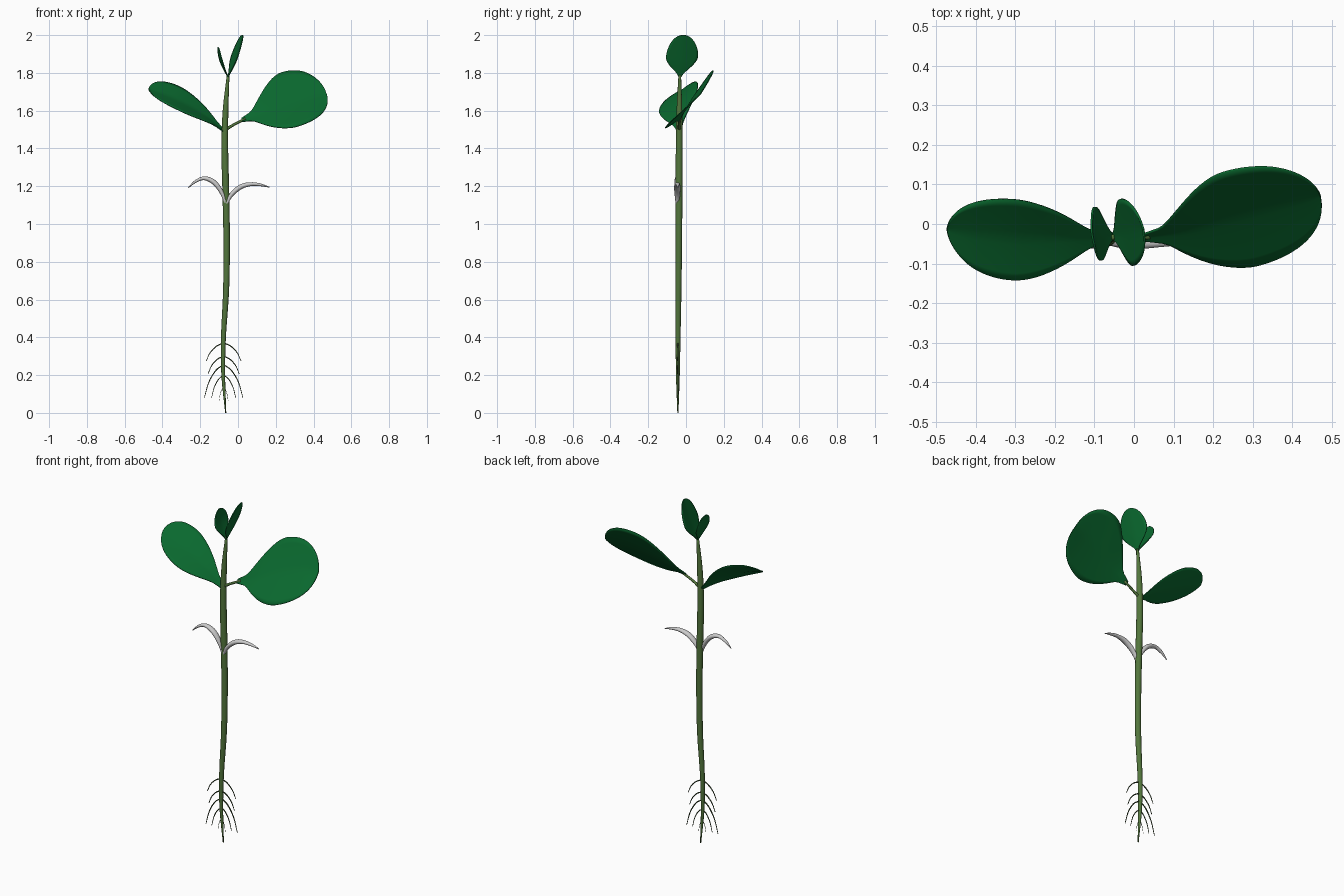
import bpy, bmesh, math
from mathutils import Vector

if "Cube" in bpy.data.objects:
    bpy.data.objects.remove(bpy.data.objects["Cube"])

def material(name, rgb):
    m = bpy.data.materials.new(name)
    m.diffuse_color = (*rgb, 1)
    m.use_nodes = True
    m.node_tree.nodes["Principled BSDF"].inputs["Base Color"].default_value = m.diffuse_color
    return m

LEAF = material("leaf_green", (0.003, 0.14, 0.028))
STEM = material("stem_green", (0.085, 0.18, 0.045))
ROOT = material("root_green", (0.06, 0.10, 0.04))

def smooth(points, n):
    """Evenly sampled smooth path through the given tuples (any dimension)."""
    return [smooth_at(points, k / n) for k in range(n + 1)]

def smooth_at(points, s):
    p = [Vector(q) for q in points]
    p = [2 * p[0] - p[1]] + p + [2 * p[-1] - p[-2]]
    u = s * (len(p) - 3)
    i = min(int(u), len(p) - 4)
    t = u - i
    a, b, c, d = p[i:i + 4]
    return 0.5 * (2 * b + (c - a) * t + (2 * a - 5 * b + 4 * c - d) * t ** 2
                  + (3 * b - a - 3 * c + d) * t ** 3)

def finish(bm, name, mat):
    bmesh.ops.recalc_face_normals(bm, faces=bm.faces)
    me = bpy.data.meshes.new(name)
    bm.to_mesh(me)
    bm.free()
    me.shade_smooth()
    ob = bpy.data.objects.new(name, me)
    bpy.context.collection.objects.link(ob)
    if mat:
        me.materials.append(mat)
    return ob

def tube(name, points, radii, mat=None, depth=1.0, n=24, sides=12):
    """Tapered tube; depth stretches the section along y."""
    path = smooth(points, n)
    rad = smooth([(r, 0) for r in radii], n)
    bm = bmesh.new()
    rings = []
    for k, c in enumerate(path):
        tan = (path[min(k + 1, n)] - path[max(k - 1, 0)]).normalized()
        side = (Vector((0, 1, 0)) - tan * tan.y).normalized()
        up = tan.cross(side)
        r = max(rad[k].x, 0.0005)
        rings.append([bm.verts.new(c + side * r * depth * math.cos(a) + up * r * math.sin(a))
                      for a in (2 * math.pi * j / sides for j in range(sides))])
    for A, B in zip(rings, rings[1:]):
        for j in range(sides):
            bm.faces.new((A[j], A[j - 1], B[j - 1], B[j]))
    bm.faces.new(rings[0])
    bm.faces.new(rings[-1])
    return finish(bm, name, mat)

def leaf(name, midrib, width, across, cup, neck, neck_end, widest, tip=0.5, n=40, m=12):
    """Blade along a midrib: narrow neck, swelling to width, then an oval tip."""
    across = Vector(across).normalized()
    bm = bmesh.new()
    rows = []
    for k in range(n + 1):
        t = math.sin(k / n * math.pi / 2)          # rows crowd towards the tip
        if t < widest:
            u = max(0, (t - neck_end) / (widest - neck_end))
            w = neck * (0.4 + 0.6 * min(1, t / neck_end))
            w += (width - w) * math.sin(u * math.pi / 2) ** 1.25
        else:
            u = (t - widest) / (1 - widest)
            w = width * max(0, 1 - u * u) ** tip
        w = max(w, 0.001)
        c = smooth_at(midrib, t)
        tan = (smooth_at(midrib, min(t + .02, 1)) - smooth_at(midrib, max(t - .02, 0))).normalized()
        nor = tan.cross(across).normalized()
        if nor.z < 0:
            nor = -nor
        rows.append([bm.verts.new(c + across * w * s + nor * cup * w * abs(s) ** 1.2)
                     for s in (2 * j / m - 1 for j in range(m + 1))])
    for A, B in zip(rows, rows[1:]):
        for j in range(m):
            bm.faces.new((A[j], A[j + 1], B[j + 1], B[j]))
    ob = finish(bm, name, LEAF)
    mod = ob.modifiers.new("thickness", 'SOLIDIFY')
    mod.thickness, mod.offset = 0.005, 0
    return ob

# Stem with tapering tap root
tube("stem", [(-.065, -.043, 0), (-.078, -.043, .2), (-.077, -.042, .4), (-.063, -.04, .65),
              (-.06, -.038, .9), (-.064, -.037, 1.15), (-.07, -.036, 1.4), (-.066, -.035, 1.6),
              (-.052, -.033, 1.79)],
     [.003, .010, .013, .016, .017, .018, .018, .015, .007], STEM, n=48, sides=16)

# Large leaves
leaf("large_leaf_right",
     [(.02, -.034, 1.55), (.12, -.018, 1.583), (.24, .022, 1.634), (.36, .053, 1.668),
      (.47, .075, 1.685)],
     .190, (-.22, .62, .75), .12, neck=.030, neck_end=.13, widest=.57)
tube("petiole_right", [(-.066, -.036, 1.50), (-.02, -.036, 1.527), (.04, -.031, 1.557)],
     [.009, .007, .007], STEM, n=8, sides=8)
leaf("large_leaf_left",
     [(-.07, -.036, 1.488), (-.17, -.036, 1.570), (-.29, -.034, 1.640), (-.39, -.026, 1.685),
      (-.473, -.014, 1.715)],
     .120, (0, .85, .53), .12, neck=.024, neck_end=.09, widest=.55, tip=.56)

# Small leaves at the tip
leaf("small_leaf_right",
     [(-.053, -.033, 1.775), (-.029, -.026, 1.84), (-.006, -.018, 1.91), (.024, -.014, 2.0)],
     .086, (-.21, 1, 0), .05, neck=.014, neck_end=.08, widest=.56)
leaf("small_leaf_left",
     [(-.052, -.033, 1.775), (-.08, -.028, 1.83), (-.098, -.024, 1.88), (-.107, -.022, 1.937)],
     .068, (-.1, 1, 0), .06, neck=.012, neck_end=.08, widest=.58)

# Grey curled seed leaves
horn = [.006, .011, .013, .010, .007, .002]
tube("seed_leaf_left",
     [(-.062, -.046, 1.10), (-.088, -.046, 1.17), (-.130, -.045, 1.223), (-.180, -.044, 1.242),
      (-.225, -.043, 1.225), (-.263, -.043, 1.192)], horn, None, 1.3)
tube("seed_leaf_right",
     [(-.064, -.046, 1.10), (-.035, -.046, 1.155), (.015, -.046, 1.197), (.070, -.045, 1.211),
      (.120, -.044, 1.207), (.167, -.043, 1.195)], horn, None, 1.3)

# Side roots: start height, reach, end height, radius
for i, (z0, reach, z1, r) in enumerate([(.37, .092, .275, .0035), (.30, .083, .205, .0035),
                                        (.255, .102, .08, .0035), (.20, .064, .08, .003),
                                        (.135, .024, .065, .0015)]):
    for side, s in (("left", -1), ("right", 1)):
        x, d = -.076, z0 - z1
        tube(f"root_{side}_{i + 1}",
             [(x, -.043, z0), (x + s * reach * .4, -.043, z0 - d * .17),
              (x + s * reach * .77, -.043, z0 - d * .53), (x + s * reach, -.043, z1)],
             [r, r, r * .8, r * .5], ROOT, n=12, sides=6)
